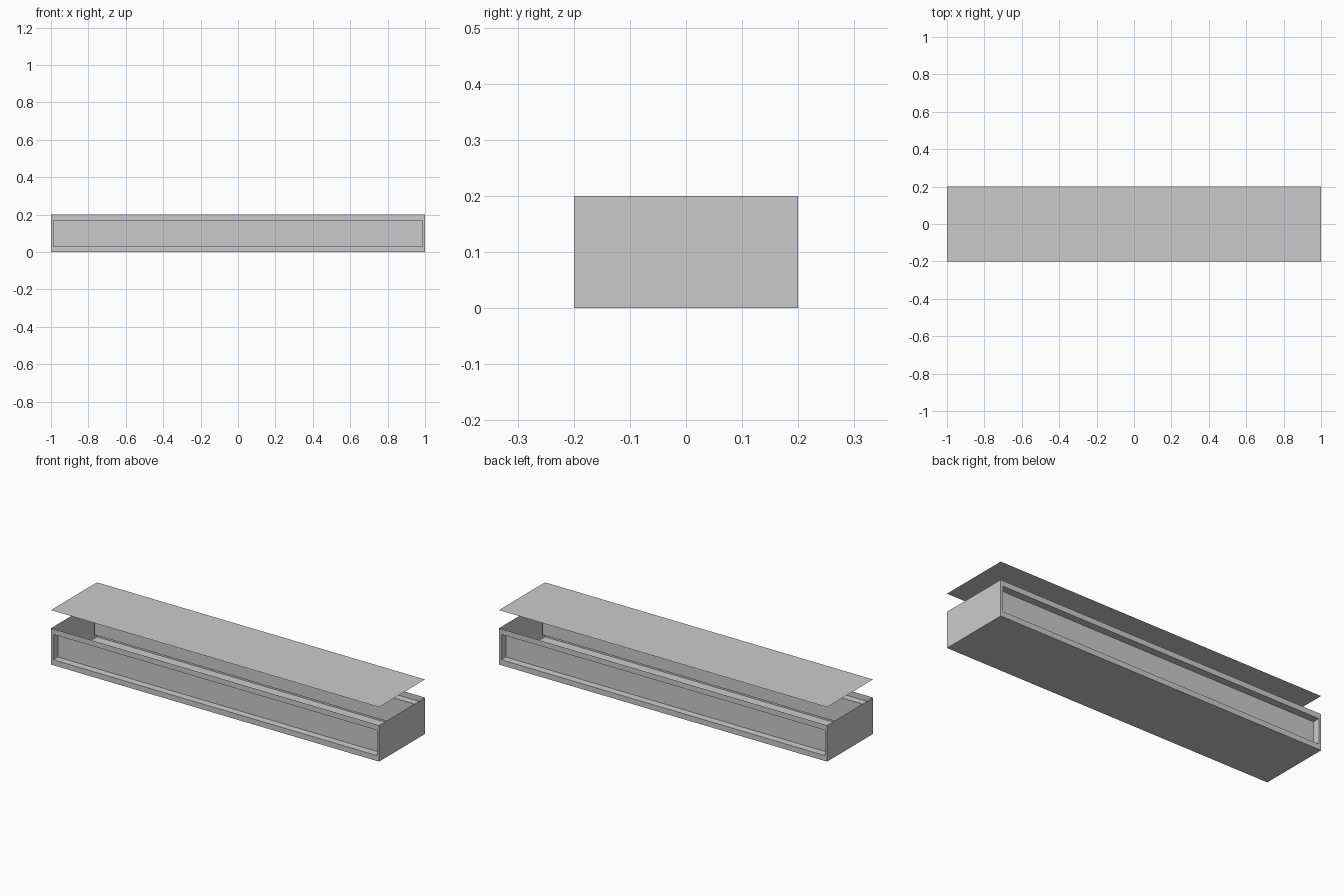
import bpy
import bmesh
from mathutils import Matrix

LENGTH, DEPTH, HEIGHT = 2.0, 0.4, 0.2
LID_Z = 0.3
SIDE_RIM, LEVEL_RIM, RECESS = 0.02, 0.03, 0.04

default = bpy.data.objects.get("Cube")
if default:
    bpy.data.objects.remove(default, do_unlink=True)

# Single plain grey material
grey = bpy.data.materials.new("light grey")
grey.use_nodes = True
colour = (0.6, 0.6, 0.6, 1.0)
grey.diffuse_color = colour
grey.node_tree.nodes["Principled BSDF"].inputs["Base Color"].default_value = colour


def finish(bm, name):
    mesh = bpy.data.meshes.new(name)
    bm.to_mesh(mesh)
    bm.free()
    mesh.materials.append(grey)
    obj = bpy.data.objects.new(name, mesh)
    bpy.context.collection.objects.link(obj)
    return obj


# Open tray: thin-walled box without a top
bm = bmesh.new()
bmesh.ops.create_cube(bm, size=1, matrix=Matrix.Translation((0, 0, HEIGHT / 2))
                      @ Matrix.Diagonal((LENGTH, DEPTH, HEIGHT, 1)))
bm.normal_update()
top = [f for f in bm.faces if f.normal.z > 0.5]
bmesh.ops.delete(bm, geom=top, context='FACES_ONLY')

# Recessed long panels on the front and back
panels = [f for f in bm.faces if abs(f.normal.y) > 0.5]
bmesh.ops.inset_individual(bm, faces=panels, thickness=SIDE_RIM)
for panel in panels:
    for v in panel.verts:
        v.co.z = LEVEL_RIM if v.co.z < HEIGHT / 2 else HEIGHT - LEVEL_RIM
for panel in panels:
    inward = -panel.normal.copy()
    pushed = bmesh.ops.extrude_discrete_faces(bm, faces=[panel])["faces"][0]
    bmesh.ops.translate(bm, verts=pushed.verts, vec=inward * RECESS)
finish(bm, "tray")

# Thin lid sheet floating above the tray
bm = bmesh.new()
bmesh.ops.create_grid(bm, x_segments=1, y_segments=1, size=0.5,
                      matrix=Matrix.Translation((0, 0, LID_Z))
                      @ Matrix.Diagonal((LENGTH, DEPTH, 1, 1)))
finish(bm, "lid")
